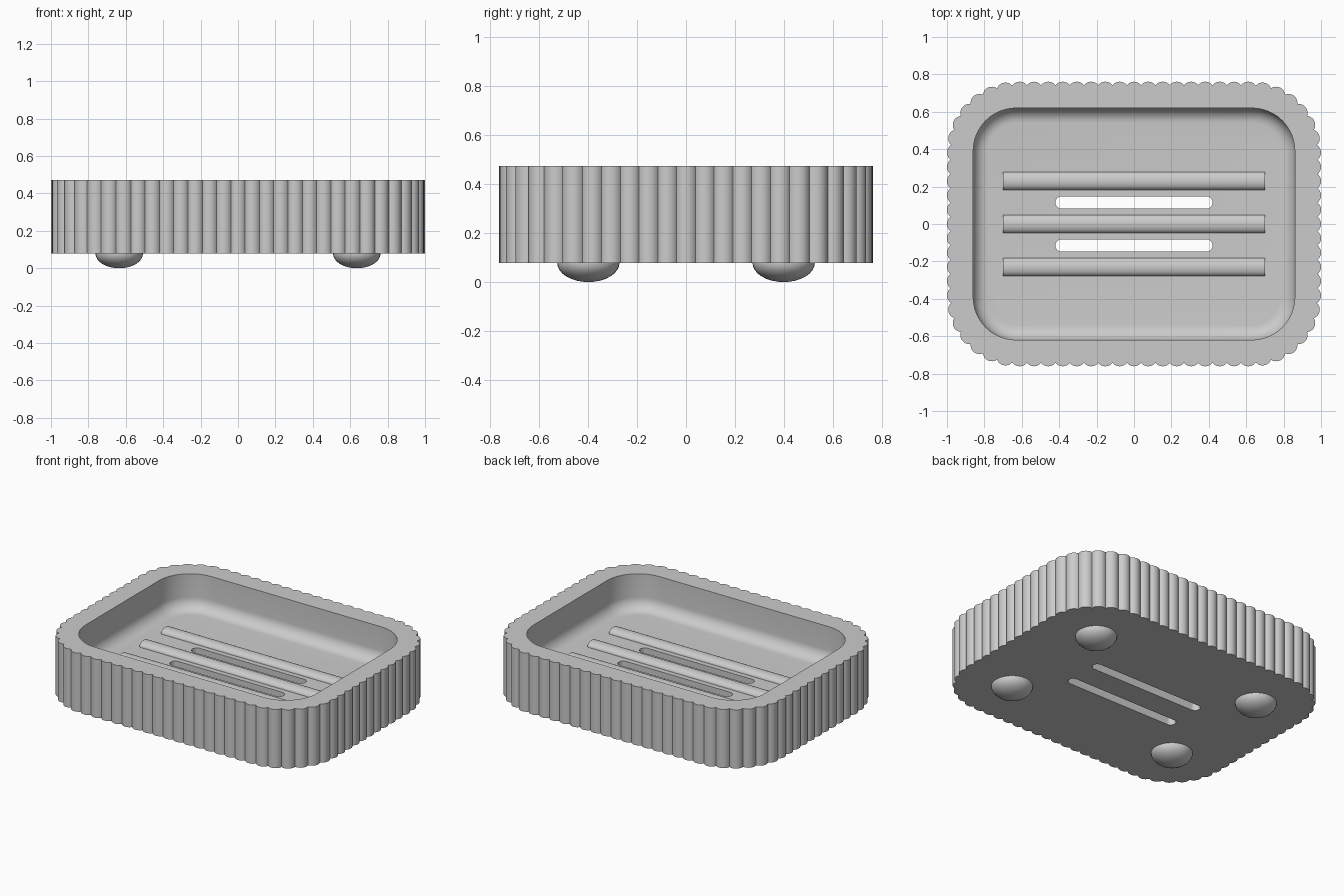
import bpy, bmesh, math
from mathutils import Vector

if "Cube" in bpy.data.objects:
    bpy.data.objects.remove(bpy.data.objects["Cube"])

BASE, RIM, FLOOR = 0.078, 0.472, 0.235


def rounded_rect(hx, hy, r, n=12):
    """Counter-clockwise outline starting at the lower left corner."""
    pts = []
    for k, (sx, sy) in enumerate([(-1, -1), (1, -1), (1, 1), (-1, 1)]):
        for i in range(n + 1):
            a = math.pi + k * math.pi / 2 + i * math.pi / 2 / n
            pts.append(Vector((sx * (hx - r) + r * math.cos(a),
                               sy * (hy - r) + r * math.sin(a))))
    return pts


def resample(pts, count):
    """Evenly spaced points along a closed outline."""
    pts = pts + [pts[0]]
    total = sum((b - a).length for a, b in zip(pts, pts[1:]))
    out, walked = [], 0.0
    for a, b in zip(pts, pts[1:]):
        seg = (b - a).length
        while len(out) < count and len(out) * total / count < walked + seg:
            out.append(a.lerp(b, (len(out) * total / count - walked) / seg))
        walked += seg
    return out


def scalloped(hx, hy, r, count, bump, n=8):
    """Outline made of round ribs sitting side by side on a rounded rectangle."""
    rr = rounded_rect(hx, hy, r, 32)
    centres = resample([Vector((0, -hy))] + rr[33:] + rr[:33], count)
    valleys = []
    for i, a in enumerate(centres):
        b = centres[(i + 1) % count]
        d = b - a
        out = Vector((d.y, -d.x)).normalized()
        valleys.append((a + b) / 2 + out * math.sqrt(bump ** 2 - d.length_squared / 4))
    pts = []
    for i, c in enumerate(centres):
        u, v = valleys[i - 1] - c, valleys[i] - c
        a0 = math.atan2(u.y, u.x)
        sweep = (math.atan2(v.y, v.x) - a0) % (2 * math.pi)
        for k in range(n):
            a = a0 + sweep * k / n
            pts.append(c + bump * Vector((math.cos(a), math.sin(a))))
    return pts


def add_object(name, bm):
    bmesh.ops.remove_doubles(bm, verts=bm.verts, dist=1e-5)
    bmesh.ops.recalc_face_normals(bm, faces=bm.faces)
    me = bpy.data.meshes.new(name)
    bm.to_mesh(me)
    bm.free()
    ob = bpy.data.objects.new(name, me)
    bpy.context.collection.objects.link(ob)
    return ob


def loft(name, rings):
    """Closed solid through a stack of (outline, z) rings."""
    bm = bmesh.new()
    loops = [[bm.verts.new((p.x, p.y, z)) for p in pts] for pts, z in rings]
    for lo, hi in zip(loops, loops[1:]):
        for i in range(len(lo)):
            bm.faces.new((lo[i - 1], lo[i], hi[i], hi[i - 1]))
    bm.faces.new(loops[0][::-1])
    bm.faces.new(loops[-1])
    return add_object(name, bm)


def activate(ob):
    bpy.ops.object.select_all(action='DESELECT')
    ob.select_set(True)
    bpy.context.view_layer.objects.active = ob


def smooth(ob):
    activate(ob)
    bpy.ops.object.shade_smooth_by_angle(angle=math.radians(35))


def cut(ob, cutter):
    cutter.hide_render = True
    mod = ob.modifiers.new("cut", 'BOOLEAN')
    mod.operation, mod.solver, mod.object = 'DIFFERENCE', 'EXACT', cutter
    activate(ob)
    bpy.ops.object.modifier_apply(modifier=mod.name)
    bpy.data.objects.remove(cutter, do_unlink=True)


# Ribbed dish body
outline = scalloped(0.952, 0.713, 0.32, 80, 0.048)
dish = loft("dish_body", [(outline, BASE), (outline, RIM)])

# Basin with a filleted floor
FIL = 0.08
rings = []
for i in range(9):
    a = math.pi / 2 * i / 8
    inset = FIL * (1 - math.sin(a))
    rings.append((rounded_rect(0.86 - inset, 0.62 - inset, 0.23 - inset),
                  FLOOR + FIL * (1 - math.cos(a))))
rings.append((rounded_rect(0.86, 0.62, 0.23), RIM + 0.1))
cut(dish, loft("basin_cutter", rings))

# Drain slots
for y in (-0.115, 0.115):
    slot = [p + Vector((0, y)) for p in rounded_rect(0.42, 0.033, 0.033)]
    cut(dish, loft("slot_cutter", [(slot, 0.0), (slot, 0.35)]))
smooth(dish)

# Low rounded soap bars on the floor
for k, y in enumerate((-0.23, 0.0, 0.23)):
    bm = bmesh.new()
    profile = [(0.048, -0.01)] + [(0.048 * math.cos(math.pi * i / 16),
                                   0.03 * math.sin(math.pi * i / 16))
                                  for i in range(17)] + [(-0.048, -0.01)]
    ends = [[bm.verts.new((x, y + py, FLOOR + pz)) for py, pz in profile]
            for x in (-0.7, 0.7)]
    for i in range(len(profile)):
        bm.faces.new((ends[0][i - 1], ends[0][i], ends[1][i], ends[1][i - 1]))
    for e in ends:
        bm.faces.new(e)
    smooth(add_object(f"soap_bar_{k + 1}", bm))

# Domed feet
for sx in (-1, 1):
    for sy in (-1, 1):
        bm = bmesh.new()
        bmesh.ops.create_uvsphere(bm, u_segments=32, v_segments=16, radius=1)
        geom = bm.verts[:] + bm.edges[:] + bm.faces[:]
        bmesh.ops.bisect_plane(bm, geom=geom, plane_co=(0, 0, 0.1),
                               plane_no=(0, 0, 1), clear_outer=True)
        bmesh.ops.holes_fill(bm, edges=[e for e in bm.edges if e.is_boundary])
        bmesh.ops.scale(bm, vec=(0.127, 0.127, BASE), verts=bm.verts)
        bmesh.ops.translate(bm, vec=(sx * 0.635, sy * 0.398, BASE), verts=bm.verts)
        smooth(add_object(f"foot_{'right' if sx > 0 else 'left'}_"
                          f"{'back' if sy > 0 else 'front'}", bm))
